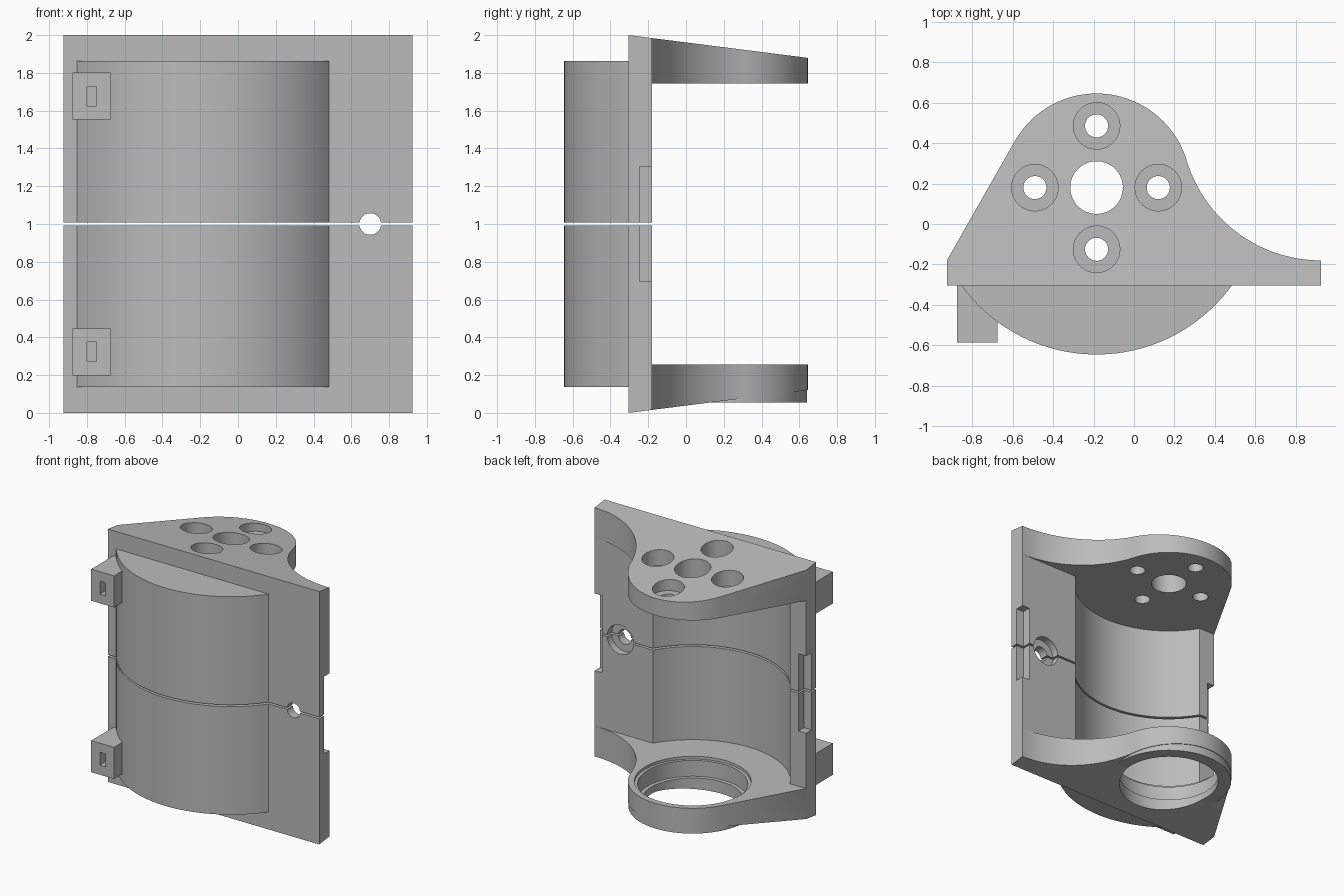
import bpy
import bmesh
from math import acos, atan2, cos, hypot, pi, radians, sin, sqrt
from mathutils import Matrix

cube = bpy.data.objects.get("Cube")
if cube:
    bpy.data.objects.remove(cube)

GREY = bpy.data.materials.new("plain_grey")
GREY.use_nodes = True
GREY.diffuse_color = (0.5, 0.5, 0.5, 1)
GREY.node_tree.nodes["Principled BSDF"].inputs["Base Color"].default_value = (0.5, 0.5, 0.5, 1)

CX, CY = -0.185, 0.18          # shared axis of shell, bearing and screw holes
W, FRONT, BACK = 0.925, -0.305, -0.18
R_FLANGE, R_SHELL, R_CAVITY = 0.465, 0.825, 0.70


def arc(cx, cy, r, a0, a1, n):
    return [(cx + r * cos(a0 + (a1 - a0) * i / n), cy + r * sin(a0 + (a1 - a0) * i / n))
            for i in range(n + 1)]


def circle(cx, cy, r):
    return arc(cx, cy, r, 0, 2 * pi, 64)[:-1]


def rect(x0, x1, y0, y1):
    return [(x0, y0), (x1, y0), (x1, y1), (x0, y1)]


def shell_arc(r, y):
    """Front-facing arc about the main axis, ending where it meets y."""
    a = atan2(y - CY, -sqrt(r * r - (y - CY) ** 2))
    return arc(CX, CY, r, a, -pi - a, 64)


def prism(pts, lo, hi, side=1, along_y=False):
    """Extrude an outline; heights count from mid height towards one end."""
    top = hi if callable(hi) else (lambda y: hi)
    bm = bmesh.new()
    a = [bm.verts.new((x, y, lo)) for x, y in pts]
    b = [bm.verts.new((x, y, top(y))) for x, y in pts]
    bm.faces.new(a)
    bm.faces.new(b)
    for i in range(len(a)):
        j = (i + 1) % len(a)
        bm.faces.new((a[i], a[j], b[j], b[i]))
    if along_y:
        bm.transform(Matrix.Rotation(radians(90), 4, "X") @ Matrix.Scale(-1, 4, (0, 0, 1)))
    bm.transform(Matrix.Translation((0, 0, 1)) @ Matrix.Diagonal((1, 1, side, 1)))
    bmesh.ops.recalc_face_normals(bm, faces=bm.faces)
    mesh = bpy.data.meshes.new("part")
    bm.to_mesh(mesh)
    bm.free()
    mesh.materials.append(GREY)
    ob = bpy.data.objects.new("part", mesh)
    bpy.context.collection.objects.link(ob)
    return ob


def combine(body, tool, operation):
    """Apply a boolean and discard the tool."""
    mod = body.modifiers.new("bool", "BOOLEAN")
    mod.operation, mod.object, mod.solver = operation, tool, "EXACT"
    bpy.ops.object.select_all(action="DESELECT")
    bpy.context.view_layer.objects.active = body
    body.select_set(True)
    bpy.ops.object.modifier_apply(modifier=mod.name)
    bpy.data.objects.remove(tool)


# Flange outline: straight tangent on one side, concave fillet on the other
dx, dy = -W - CX, BACK - CY
a_left = atan2(dy, dx) + 2 * pi - acos(R_FLANGE / hypot(dx, dy))
w = W - CX
fillet = (w * w + dy * dy - R_FLANGE ** 2) / (2 * (R_FLANGE - dy))
fy = BACK + fillet
a_right = atan2(fy - CY, w)
outline = [(-W, FRONT), (W, FRONT)]
outline += arc(W, fy, fillet, 1.5 * pi, pi + a_right, 40)
outline += arc(CX, CY, R_FLANGE, a_right, a_left, 48)
outline += [(-W, BACK)]


def slope(y):
    return 1 - 0.127 * (y - FRONT)


def build_half(name, side):
    def add(pts, lo, hi):
        combine(body, prism(pts, lo, hi, side), "UNION")

    def cut(pts, lo, hi, along_y=False):
        combine(body, prism(pts, lo, hi, side, along_y), "DIFFERENCE")

    body = prism(outline, -0.1, slope, side)
    body.name = body.data.name = name
    # Curved front shell and strap tab
    add(shell_arc(R_SHELL, -0.25), -0.1, 0.862)
    add(rect(-0.875, -0.675, -0.585, -0.25), 0.553, 0.803)
    # Open back with round cavity
    cut([(-2, BACK)] + shell_arc(R_CAVITY, BACK) + [(2, BACK), (2, 2), (-2, 2)], -0.3, 0.743)
    # Slot in the tab, side notches, clamp screw hole with counterbore
    cut(rect(-0.8, -0.75, 0.625, 0.728), -0.7, -0.43, True)
    for x in (-W, W):
        cut(rect(x - 0.065, x + 0.065, -0.247, 0), -0.3, 0.305)
    cut(circle(0.7, 0, 0.057), -0.5, 0, True)
    cut(circle(0.7, 0, 0.115), -0.235, 0, True)
    if side > 0:
        # Motor mount holes
        cut(circle(CX, CY, 0.13), 0.5, 1.2)
        for i in range(4):
            x, y = CX + 0.305 * cos(i * pi / 2), CY + 0.305 * sin(i * pi / 2)
            cut(circle(x, y, 0.057), 0.5, 1.2)
            cut(circle(x, y, 0.115), 0.825, 1.2)
    else:
        # Bearing boss with stepped bore
        add(circle(CX, CY, 0.461), 0.8, 0.945)
        cut(circle(CX, CY, 0.365), 0.5, 1.2)
        cut(circle(CX, CY, 0.395), 0.5, 0.89)
        cut(circle(CX, CY, 0.418), 0.5, 0.765)
    # Narrow gap between the halves
    cut(rect(-2, 2, -2, 2), -0.5, 0.007)
    bpy.ops.object.shade_smooth_by_angle(angle=radians(30))


build_half("upper_motor_bracket", 1)
build_half("lower_bearing_bracket", -1)
